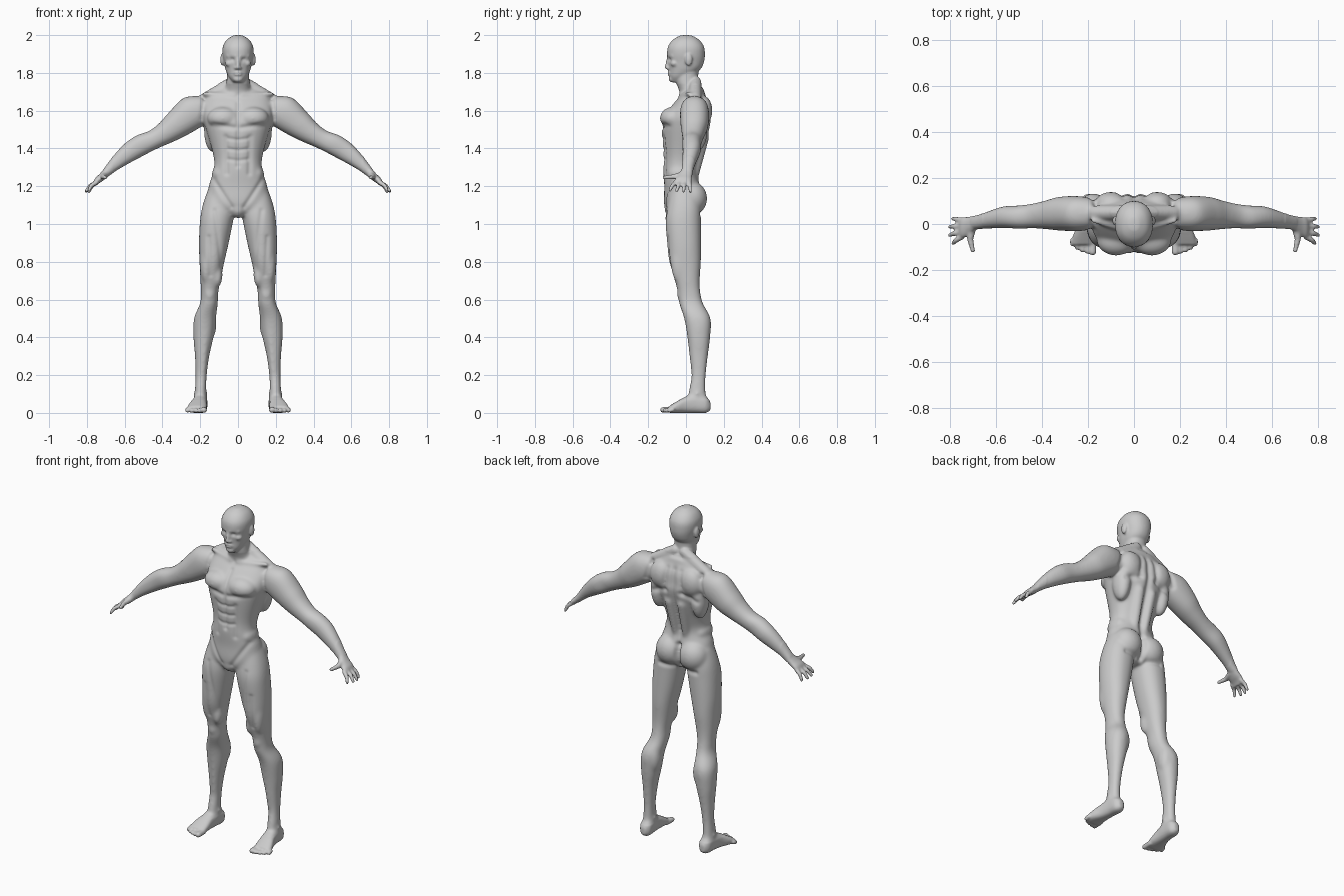
import bpy, bmesh, math
from mathutils import Vector

cube = bpy.data.objects.get("Cube")
if cube:
    bpy.data.objects.remove(cube, do_unlink=True)

grey = (0.6, 0.6, 0.6, 1)
skin = bpy.data.materials.new("light_grey")
skin.use_nodes = True
skin.diffuse_color = grey
skin.node_tree.nodes["Principled BSDF"].inputs["Base Color"].default_value = grey

UNIT = 0.01  # parts are measured in hundredths
SIDES = 32
STEPS = 6
RIGHT, BACK, UP = Vector((1, 0, 0)), Vector((0, 1, 0)), Vector((0, 0, 1))
parts = []


def finish(name, bm, paired):
    """Store the part, and its mirror image when it is one of a pair."""
    bmesh.ops.recalc_face_normals(bm, faces=bm.faces)
    bmesh.ops.scale(bm, vec=(UNIT, UNIT, UNIT), verts=bm.verts)
    for suffix in (("_left", "_right") if paired else ("",)):
        if suffix == "_right":
            bmesh.ops.scale(bm, vec=(-1, 1, 1), verts=bm.verts)
            bmesh.ops.reverse_faces(bm, faces=bm.faces)
        mesh = bpy.data.meshes.new(name + suffix)
        bm.to_mesh(mesh)
        part = bpy.data.objects.new(name + suffix, mesh)
        bpy.context.scene.collection.objects.link(part)
        parts.append(part)
    bm.free()


def spline(rows):
    """Smoothly interpolate rows of numbers."""
    smooth = []
    last = len(rows) - 1
    for i in range(last):
        before, start, end, after = rows[max(i - 1, 0)], rows[i], rows[i + 1], rows[min(i + 2, last)]
        for step in range(STEPS):
            t = step / STEPS
            smooth.append([b + t * ((c - a) + t * (2 * a - 5 * b + 4 * c - d + t * (3 * b - a - 3 * c + d))) / 2
                           for a, b, c, d in zip(before, start, end, after)])
    return smooth + [rows[-1]]


def loft(name, rows, u=RIGHT, v=BACK, power=2.2, paired=True):
    """Skin rounded sections given as centre x, y, z and two half widths."""
    bm = bmesh.new()
    rings = []
    for x, y, z, wide, deep in spline(rows):
        ring = []
        for k in range(SIDES):
            c, s = math.cos(math.tau * k / SIDES), math.sin(math.tau * k / SIDES)
            along_u = math.copysign(abs(c) ** (2 / power), c) * wide
            along_v = math.copysign(abs(s) ** (2 / power), s) * deep
            ring.append(bm.verts.new(Vector((x, y, z)) + u * along_u + v * along_v))
        rings.append(ring)
    for low, high in zip(rings, rings[1:]):
        for k in range(SIDES):
            n = (k + 1) % SIDES
            bm.faces.new((low[k], low[n], high[n], high[k]))
    bm.faces.new(rings[0])
    bm.faces.new(rings[-1])
    finish(name, bm, paired)


def blob(name, centre, radii, paired=True):
    """An ellipsoid muscle or feature."""
    bm = bmesh.new()
    bmesh.ops.create_icosphere(bm, subdivisions=4, radius=1)
    bmesh.ops.scale(bm, vec=radii, verts=bm.verts)
    bmesh.ops.translate(bm, vec=centre, verts=bm.verts)
    finish(name, bm, paired)


ball = bmesh.new()
bmesh.ops.create_icosphere(ball, subdivisions=2, radius=1)
ball_points = [vert.co.copy() for vert in ball.verts]
ball.free()


def rod(name, start, end, start_radius, end_radius, paired=True):
    """A tapered rod with round ends."""
    bm = bmesh.new()
    for centre, radius in ((start, start_radius), (end, end_radius)):
        for point in ball_points:
            bm.verts.new(Vector(centre) + point * radius)
    bmesh.ops.convex_hull(bm, input=bm.verts)
    loose = [vert for vert in bm.verts if not vert.link_faces]
    bmesh.ops.delete(bm, geom=loose, context="VERTS")
    finish(name, bm, paired)


# Torso and neck
loft("torso", [(0, -2, 104, 8, 6), (0, -1.5, 110, 16, 10), (0, -2, 120, 15.5, 9.5), (0, -3, 128, 13, 9),
               (0, -2, 136, 13, 10), (0, 0, 152, 17.5, 13), (0, 1, 158, 19, 12), (0, 3, 164, 18, 9.5),
               (0, 4, 169, 15, 6), (0, 4.5, 172, 8, 5)], paired=False)
loft("neck", [(0, 4, 164, 8.5, 6), (0, 3, 170, 7, 6.4), (0, .6, 176, 6, 6), (0, 1, 185, 5.6, 6)], paired=False)
blob("chest", (7.8, -7, 156), (8.5, 6.8, 6))
blob("shoulder_blade", (10, 9, 160), (7, 5, 8))
blob("back_wing", (13.5, 5.5, 150), (4.5, 6, 12))
rod("back_muscle", (3, 3.5, 124), (4, 9, 146), 3, 3.5)
blob("waist_side", (10, -3, 126.5), (3.8, 6.5, 4.5))
blob("buttock", (7.6, 3.2, 113.5), (8.6, 8, 9))
blob("groin", (0, -6, 108), (4.5, 5.5, 5), paired=False)
rod("neck_slope", (3, 5, 175), (17, 5, 166.5), 3.2, 3.4)
rod("neck_cord", (5.5, 1, 183), (1.4, -2.8, 170), 1.2, 1)
rod("collar_bone", (2, -3, 168), (18, 1.5, 169), 1.2, 1.2)

# Head and face
loft("head", [(0, -4.5, 175, 2.6, 3), (0, -3, 178, 5, 5.7), (0, -.6, 182, 6.7, 8.3), (0, 0, 186, 7.5, 9.6),
              (0, 0, 190, 8.2, 10), (0, 0, 194, 8, 9.5), (0, 0, 197.5, 6, 7), (0, 0, 199.6, 2.8, 3.4),
              (0, 0, 200, 1, 1)], paired=False)
rod("nose", (0, -9.4, 187.7), (0, -10.1, 183), .8, 1.2, paired=False)
blob("nostril", (1, -9.4, 182.6), (1, 1, .8))
blob("lips", (0, -8.7, 179.7), (2.4, 1.3, 1.3), paired=False)
blob("chin", (0, -7.4, 176.8), (2.6, 1.8, 1.8), paired=False)
rod("brow", (1.2, -9, 189), (5.2, -7, 189), 1.1, 1.1)
blob("cheek", (4.6, -6, 185), (2.2, 2.2, 1.8))
blob("ear", (8.3, 1.4, 187), (1.1, 2, 3.3))

# Arms and palms, with sections square to the arm
across = Vector((4, 0, 5.6)).normalized()
loft("arm", [(16, 4.5, 162.5, 6.5, 6), (23.5, 4.5, 159.5, 9, 7.6), (32, 4.5, 153, 7.7, 7.4),
             (38, 4, 148.5, 6.2, 6.3), (44, 3.5, 145, 5.3, 5.4), (50, 3, 142.5, 5.7, 5.1),
             (56, 3, 139, 5.4, 4.8), (62, 2, 134.5, 4.3, 4), (67, 1, 130, 3, 3.2), (70, .5, 127, 2.3, 3)], u=across)
loft("palm", [(68.5, .8, 128.5, 2.3, 3), (72, -.8, 125, 2, 4), (74.5, -1.6, 123, 1.7, 4.6),
              (76, -2, 121, 1.2, 4.5)], u=across)

# Fingers fan out from the little finger to the index finger
for k, label in enumerate(("little", "ring", "middle", "index")):
    base = Vector((75, 1.7 - 2.45 * k, 122))
    tip = Vector((80.5 - .7 * (k - 1.5) ** 2, 2.4 - 3.65 * k, 117 + .3 * k))
    joint = base.lerp(tip, .5) + Vector((.6, 0, .5))
    rod(label + "_finger", base, joint, 1.25, 1.15)
    rod(label + "_fingertip", joint, tip, 1.15, .9)
thumb_joint = (71.4, -6.6, 125)
rod("thumb_base", (70.5, -1, 126), thumb_joint, 2, 1.4)
rod("thumb", thumb_joint, (70.2, -11.7, 124.6), 1.4, 1)

# Legs
loft("leg", [(10, -1, 118, 6, 7), (10, -1, 110, 8.7, 9), (11.3, -1.5, 102, 8.8, 9.5), (12.8, -1, 90, 7.9, 9),
             (13.8, -.5, 80, 6.6, 8.4), (14.6, .7, 70, 5.3, 6.6), (15, 1.6, 64, 4.6, 6), (15.4, 2.7, 58, 4.7, 6.3),
             (17.5, 6, 50, 5.8, 7), (18.3, 6.8, 40, 5.3, 6), (19, 6.8, 30, 3.8, 4.8), (19.5, 6.7, 20, 3, 3.8),
             (19.8, 6, 12, 3, 4.4), (19.8, 6, 5, 3.4, 5)])
blob("inner_thigh", (10.8, -2.8, 73), (2.6, 3.8, 6.5))
blob("outer_thigh", (17, -3, 80), (3.2, 5, 12))
blob("kneecap", (15, -2.2, 63), (3, 2.6, 4))
blob("calf", (15, 8, 47), (3.6, 4.5, 8.5))
rod("shin", (16.5, 1.2, 54), (18.8, 4.5, 20), 2.2, 1.6)
blob("ankle", (19.8, 6, 10), (4, 2, 2))

# Feet, with toes shortening outwards
loft("foot", [(19.7, 13, 3.6, 1.4, 2), (19.7, 10.5, 4.5, 3.4, 4.5), (20, 5, 5.2, 3.7, 5.2), (20.6, 0, 4.4, 4, 4.4),
              (21.5, -5, 3, 5, 3), (22, -9, 1.8, 5.2, 1.8)], v=UP, power=2.5)
for k, label in enumerate(("big", "second", "third", "fourth", "small")):
    radius = 1.2 if k else 1.6
    x = 18 + 2.2 * k
    rod(label + "_toe", (x, -7, 1.8), (x, .22 * k * k - 12.2, radius), radius, radius)

# Join the parts into one continuous skin
bpy.ops.object.select_all(action="DESELECT")
for part in parts:
    part.select_set(True)
body = parts[0]
bpy.context.view_layer.objects.active = body
bpy.ops.object.join()
body.name = body.data.name = "body"
remesh = body.modifiers.new("skin", "REMESH")
remesh.mode = "VOXEL"
remesh.voxel_size = .0055
bpy.ops.object.modifier_apply(modifier=remesh.name)
bm = bmesh.new()
bm.from_mesh(body.data)


def relax(verts, times):
    for _ in range(times):
        bmesh.ops.smooth_vert(bm, verts=verts, factor=.5, use_axis_x=True, use_axis_y=True, use_axis_z=True)


# Blend the muscles, keeping face, hands and toes crisp
muscles = [v for v in bm.verts if abs(v.co.x) < .66 and .07 < v.co.z < 1.74]
relax(bm.verts[:], 3)
relax(muscles, 16)

# Grooves as x and z of both ends, radius and depth
front = [(0, 164, 0, 131, 1.2, .8), (2, 151, 13, 152.5, 1.4, .8), (6.5, 146, 6, 127, 1.4, .6),
         (13, 123.5, 3.5, 109, 1.3, .7), (18, 166, 19, 156, 1.3, .7), (12.5, 107, 8.5, 78, 1.3, .5),
         (15.5, 93, 14.5, 73, 1.2, .5), (3, 187, 3.5, 187, 1.2, 1), (0, 179.7, 1.8, 179.6, .5, .4)]
front += [(0, z, 5, z + .7, 1, .5) for z in (133.5, 139, 144.5)]
back = [(0, 166, 0, 120, 1.8, 1.2), (0, 119, 0, 106, 1.4, 2.2), (4, 105, 12, 105.5, 1.4, .8),
        (5, 153, 15, 150, 1.5, .7), (4.5, 166, 6, 153, 1.4, .6), (16.5, 166, 19, 156, 1.4, .7)]
bm.normal_update()
for v in bm.verts:
    spot = Vector((abs(v.co.x), v.co.z)) / UNIT
    push = 0
    for xa, za, xb, zb, radius, depth in (front if v.normal.y < 0 else back):
        start, line = Vector((xa, za)), Vector((xb - xa, zb - za))
        t = min(max((spot - start).dot(line) / line.length_squared, 0), 1)
        away = (spot - start - line * t).length / radius
        push += depth * UNIT * math.exp(-min(away, 9) ** 2) * abs(v.normal.y)
    v.co -= v.normal * push
relax(muscles, 1)

for face in bm.faces:
    face.smooth = True
bm.to_mesh(body.data)
bm.free()
body.data.materials.clear()
body.data.materials.append(skin)
